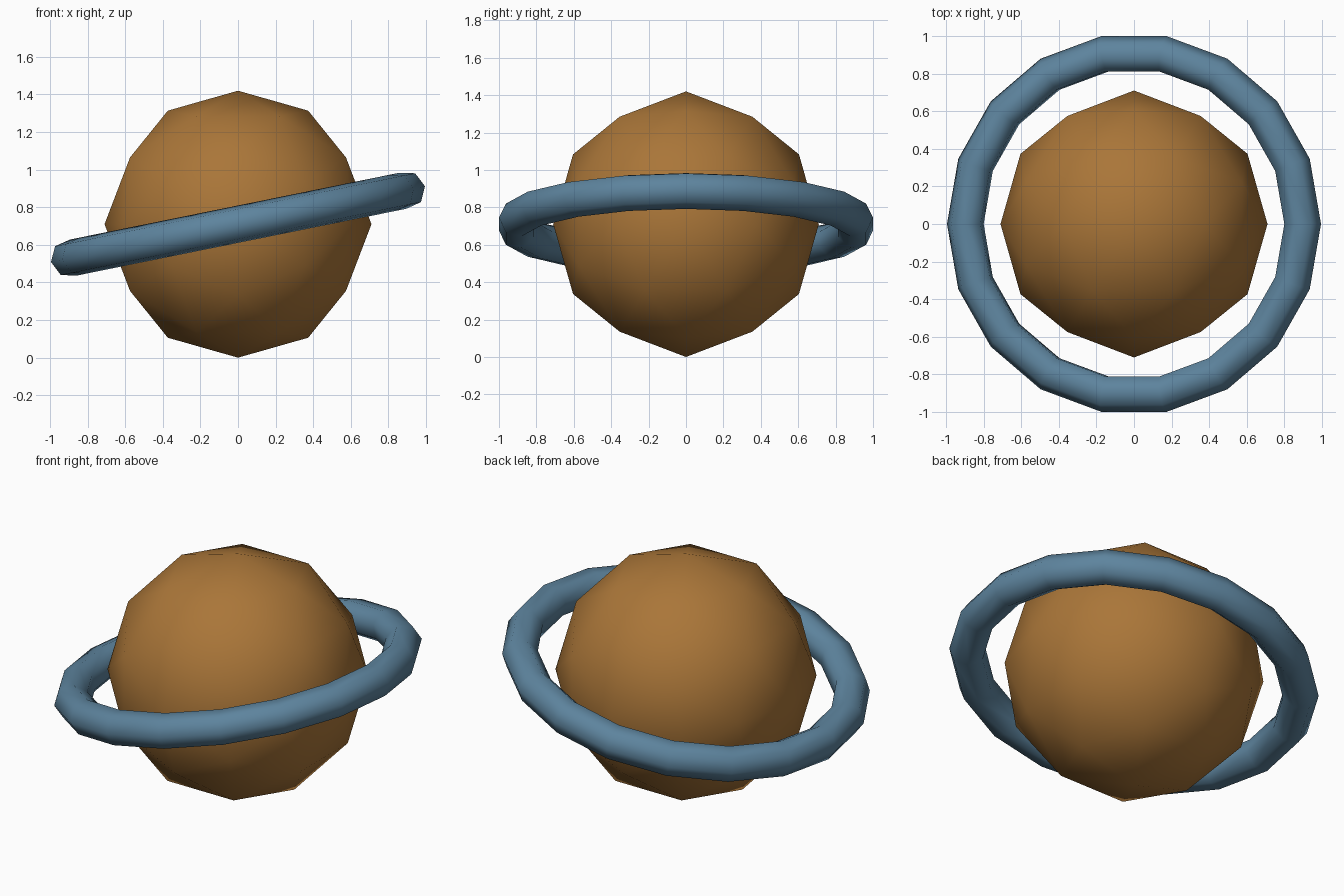
import bpy, bmesh, math
from itertools import product

if "Cube" in bpy.data.objects:
    bpy.data.objects.remove(bpy.data.objects["Cube"])


def paint(obj, name, rgb):
    mat = bpy.data.materials.new(name)
    mat.diffuse_color = (*rgb, 1.0)
    mat.use_nodes = True
    mat.node_tree.nodes["Principled BSDF"].inputs["Base Color"].default_value = mat.diffuse_color
    obj.data.materials.append(mat)


R = 0.71  # globe radius, also the height of its centre

# Globe: axis-aligned icosphere (icosahedron corners plus edge midpoints)
phi = (1 + math.sqrt(5)) / 2
n = math.sqrt(1 + phi * phi)
points = set()
for base in ((1 / n, 0, phi / n), (1, 0, 0), (phi / 2, 0.5 / phi, 0.5)):
    for k in range(3):
        turned = base[k:] + base[:k]
        for signs in product((1, -1), repeat=3):
            points.add(tuple(c * s + 0.0 for c, s in zip(turned, signs)))

bm = bmesh.new()
for p in sorted(points):
    bm.verts.new([c * R for c in p])
bmesh.ops.convex_hull(bm, input=bm.verts[:])
bmesh.ops.recalc_face_normals(bm, faces=bm.faces[:])
for f in bm.faces:
    f.smooth = True
mesh = bpy.data.meshes.new("globe")
bm.to_mesh(mesh)
bm.free()
globe = bpy.data.objects.new("globe", mesh)
globe.location.z = R
bpy.context.collection.objects.link(globe)
paint(globe, "ochre", (0.40, 0.18, 0.04))

# Tilted ring around the globe
bpy.ops.mesh.primitive_torus_add(
    major_segments=18, minor_segments=7, major_radius=0.915, minor_radius=0.10,
    location=(0, 0, R), rotation=(0, -0.2, 0))
ring = bpy.context.object
ring.name = "ring"
bpy.ops.object.shade_smooth()
paint(ring, "steel_blue", (0.11, 0.23, 0.34))
